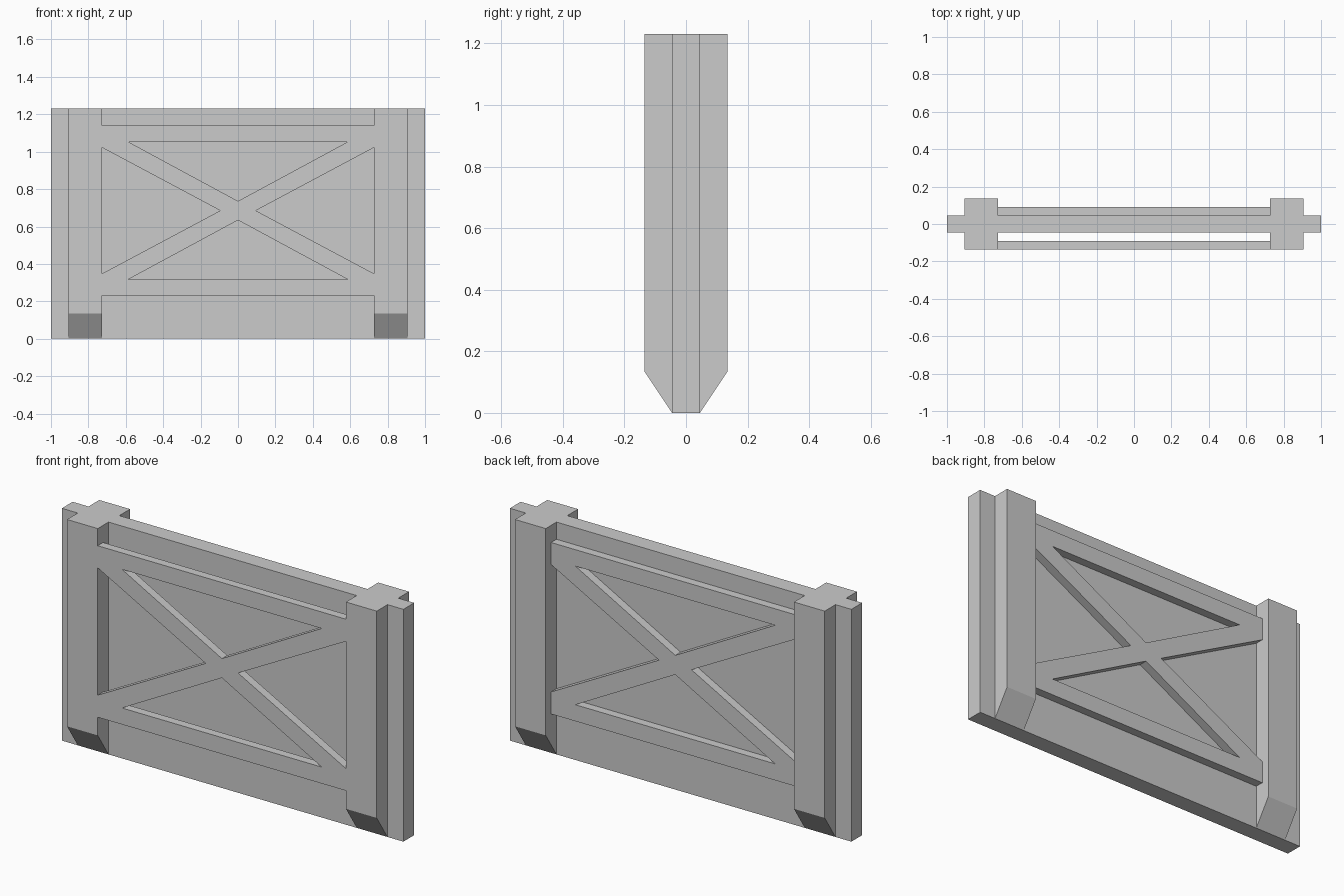
import bpy, bmesh
from mathutils import Matrix, Vector

if "Cube" in bpy.data.objects:
    bpy.data.objects.remove(bpy.data.objects["Cube"])

H = 1.23                      # overall height
T = 0.045                     # half thickness of the core panel
D = 0.135                     # half depth of the posts
X_IN, X_OUT = 0.727, 0.907    # inner and outer post sides
ZC = 0.685                    # centre of the cross bracing


def prism(name, loops, offset):
    """Fill flat loops (outline first, then holes) and extrude by offset."""
    bm = bmesh.new()
    edges = []
    for loop in loops:
        vs = [bm.verts.new(p) for p in loop]
        edges += [bm.edges.new((a, b)) for a, b in zip(vs, vs[1:] + vs[:1])]
    normal = Vector(offset).normalized()
    bmesh.ops.triangle_fill(bm, edges=edges, use_beauty=True, normal=normal)
    new = bmesh.ops.extrude_face_region(bm, geom=bm.faces[:])["geom"]
    bmesh.ops.translate(bm, vec=offset,
                        verts=[g for g in new if isinstance(g, bmesh.types.BMVert)])
    bmesh.ops.recalc_face_normals(bm, faces=bm.faces[:])
    mesh = bpy.data.meshes.new(name)
    bm.to_mesh(mesh)
    bm.free()
    obj = bpy.data.objects.new(name, mesh)
    bpy.context.collection.objects.link(obj)
    return obj


# Core panel: full-width slab
prism("core_panel", [[(-1, -T, 0), (1, -T, 0), (1, -T, H), (-1, -T, H)]], (0, 2 * T, 0))

# Posts: front half of the right post, tapered at the foot, mirrored to all four places
post = prism("posts", [[(X_IN, -T, 0), (X_IN, -D, D), (X_IN, -D, H), (X_IN, -T, H)]],
             (X_OUT - X_IN, 0, 0))
mirror = post.modifiers.new("four_way", 'MIRROR')
mirror.use_axis = (True, True, False)


# Cross-braced frames: rails plus X, side triangles open onto the posts
def brace_frame(name, y):
    rail, side, hole, gap = 0.454, 0.337, 0.367, 0.051

    def pts(*xz):
        return [(x, y, ZC + z) for x, z in xz]

    outline = pts((-X_IN, -rail), (X_IN, -rail), (X_IN, -side), (0.095, 0),
                  (X_IN, side), (X_IN, rail), (-X_IN, rail), (-X_IN, side),
                  (-0.095, 0), (-X_IN, -side))
    upper = pts((-0.585, hole), (0.585, hole), (0, gap))
    lower = pts((-0.585, -hole), (0.585, -hole), (0, -gap))
    prism(name, [outline, upper, lower], (0, T, 0))


brace_frame("front_brace_frame", -D)   # flush with the posts, clear of the panel
brace_frame("back_brace_frame", T)     # lies against the panel
